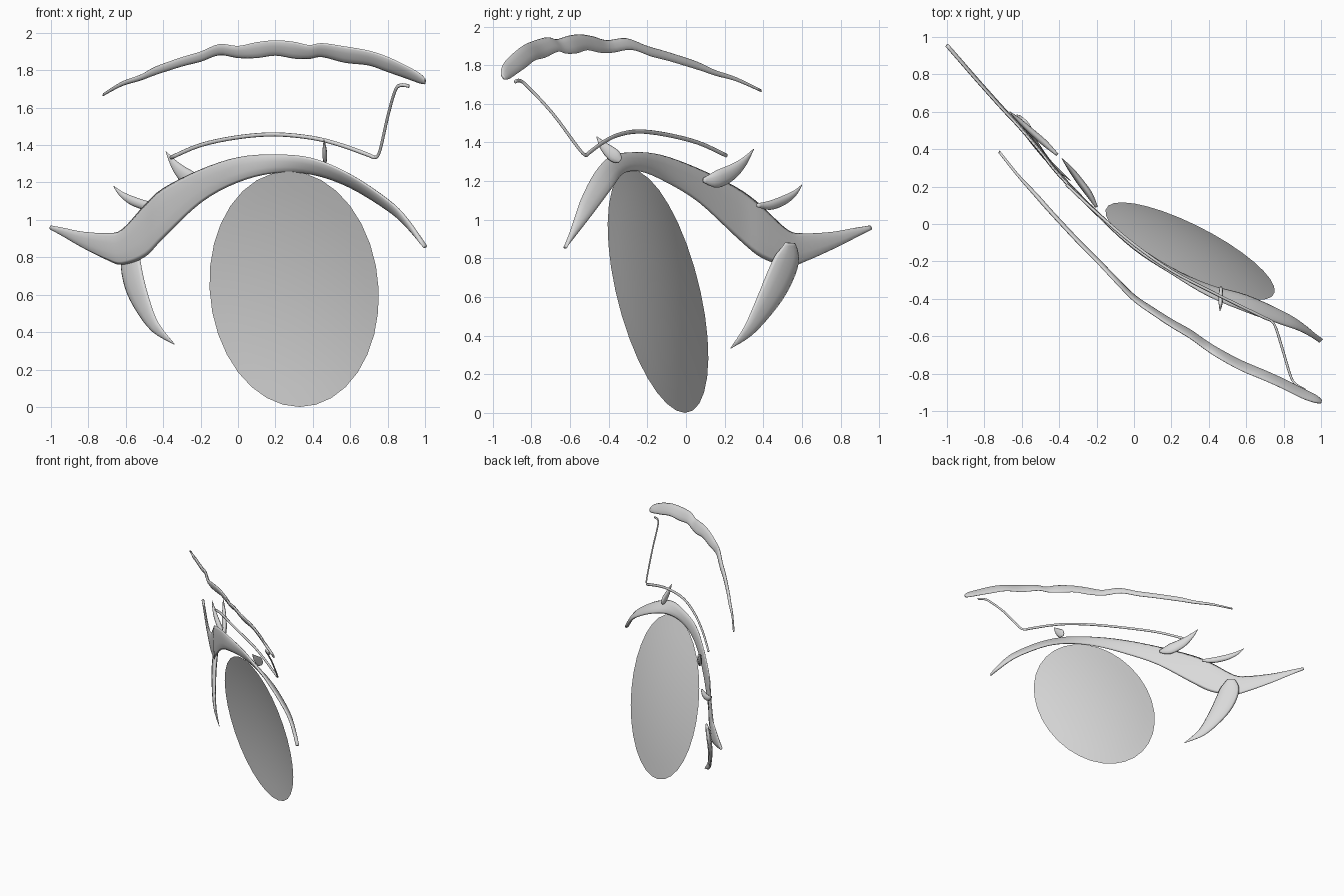
import bpy
import bmesh
import math
from mathutils import Vector

grey = bpy.data.materials.new("light_grey")
grey.diffuse_color = (0.7, 0.7, 0.7, 1)


def finish(name, bm):
    bmesh.ops.recalc_face_normals(bm, faces=bm.faces)
    for f in bm.faces:
        f.smooth = True
    me = bpy.data.meshes.new(name)
    bm.to_mesh(me)
    bm.free()
    me.materials.append(grey)
    ob = bpy.data.objects.new(name, me)
    bpy.context.collection.objects.link(ob)
    return ob


def catmull(rows, steps):
    """Smoothly interpolate rows of numbers."""
    out = []
    last = len(rows) - 1
    for i in range(last):
        p0, p1, p2, p3 = (rows[max(0, min(last, i + k))] for k in (-1, 0, 1, 2))
        for s in range(steps):
            t = s / steps
            out.append([0.5 * (2 * b + (c - a) * t + (2 * a - 5 * b + 4 * c - d) * t * t
                               + (3 * b - a - 3 * c + d) * t ** 3)
                        for a, b, c, d in zip(p0, p1, p2, p3)])
    out.append(list(rows[-1]))
    return out


def sweep(name, rows, normal=None, steps=4, sides=10):
    """Loft flat oval sections; rows are x, y, z, half width, half thickness.
    With a normal, the flat side faces it. Without one, sections stand upright
    and a sixth value leans their upper edge forward."""
    rows = catmull(rows, steps)
    pts = [Vector(r[:3]) for r in rows]
    bm = bmesh.new()
    rings = []
    for i, r in enumerate(rows):
        tan = (pts[min(i + 1, len(pts) - 1)] - pts[max(i - 1, 0)]).normalized()
        w, t = max(r[3], 0.002), max(r[4], 0.002)
        if normal is None:
            wide = Vector((0, -r[5], w))
        else:
            wide = tan.cross(Vector(normal)).normalized() * w
        thin = tan.cross(wide).normalized() * t
        ring = []
        for k in range(sides):
            a = 2 * math.pi * k / sides
            ring.append(bm.verts.new(pts[i] + wide * math.cos(a) + thin * math.sin(a)))
        rings.append(ring)
    for a, b in zip(rings, rings[1:]):
        for k in range(sides):
            n = (k + 1) % sides
            bm.faces.new((a[k], a[n], b[n], b[k]))
    bm.faces.new(rings[0])
    bm.faces.new(rings[-1])
    return finish(name, bm)


def edge_rows(table, thick, lean):
    """Turn x, y, upper z, lower z into sweep rows."""
    return [(x, y, (a + b) / 2, (a - b) / 2, thick(x), lean(x)) for x, y, a, b in table]


def ramp(x, keys):
    """Piecewise linear value from (position, value) pairs."""
    if x <= keys[0][0]:
        return keys[0][1]
    for (x0, v0), (x1, v1) in zip(keys, keys[1:]):
        if x <= x1:
            return v0 + (v1 - v0) * (x - x0) / (x1 - x0)
    return keys[-1][1]


# Iris: slightly dished oval disc, tilted back along the face
centre = Vector((0.30, -0.145, 0.63))
across = Vector((0.452, -0.22, 0))
upward = Vector((-0.029, -0.14, 0.63))
depth = Vector((0.43, 0.87, 0.21)) * 0.05
bm = bmesh.new()
mid = bm.verts.new(centre + depth)
previous = None
for j in range(1, 7):
    rad = j / 6
    ring = []
    for k in range(32):
        a = 2 * math.pi * k / 32
        ring.append(bm.verts.new(centre + rad * (across * math.cos(a) + upward * math.sin(a))
                                 + depth * (1 - rad * rad)))
    for k in range(32):
        n = (k + 1) % 32
        if previous:
            bm.faces.new((previous[k], ring[k], ring[n], previous[n]))
        else:
            bm.faces.new((mid, ring[k], ring[n]))
    previous = ring
finish("iris", bm)

# Upper lash line
lash_line = [
    (-1.0, 0.955, 0.97, 0.948), (-0.93, 0.875, 0.957, 0.908), (-0.83, 0.76, 0.937, 0.85),
    (-0.7, 0.615, 0.93, 0.785), (-0.62, 0.53, 0.95, 0.76), (-0.5, 0.39, 1.08, 0.80),
    (-0.4, 0.265, 1.17, 0.90), (-0.2, 0.06, 1.27, 1.09), (0.0, -0.12, 1.335, 1.20),
    (0.2, -0.25, 1.35, 1.25), (0.4, -0.355, 1.33, 1.24), (0.6, -0.425, 1.245, 1.17),
    (0.8, -0.505, 1.11, 1.05), (0.9, -0.555, 1.01, 0.965), (1.0, -0.625, 0.865, 0.85)]
sweep("lash_line", edge_rows(
    lash_line, lambda x: 0.010 if x < 0 else 0.014,
    lambda x: ramp(x, [(0, 0.006), (0.2, 0.012), (0.4, 0.032), (0.6, 0.047),
                       (0.75, 0.045), (0.9, 0.022), (1, 0.002)])))

# Eyebrow
brow = [
    (-0.72, 0.385, 1.678, 1.662), (-0.62, 0.26, 1.74, 1.715), (-0.52, 0.15, 1.777, 1.745),
    (-0.44, 0.06, 1.82, 1.775), (-0.3, -0.09, 1.87, 1.82), (-0.2, -0.19, 1.90, 1.845),
    (-0.1, -0.295, 1.94, 1.88), (0.0, -0.395, 1.93, 1.865), (0.1, -0.465, 1.95, 1.865),
    (0.2, -0.53, 1.96, 1.878), (0.3, -0.588, 1.952, 1.862), (0.38, -0.645, 1.935, 1.86),
    (0.45, -0.69, 1.945, 1.87), (0.57, -0.755, 1.928, 1.84), (0.7, -0.81, 1.905, 1.825),
    (0.8, -0.855, 1.872, 1.79), (0.9, -0.905, 1.825, 1.755), (0.97, -0.935, 1.785, 1.73),
    (1.0, -0.948, 1.755, 1.725)]
sweep("eyebrow", edge_rows(
    brow, lambda x: 0.011 if -0.6 < x < 0.98 else 0.007,
    lambda x: ramp(x, [(-0.4, 0.006), (0.5, 0.028), (0.95, 0.028), (1, 0.01)])))

# Eyelid crease with the line rising to the brow
crease = [
    (-0.36, 0.21, 1.332), (-0.2, 0.06, 1.40), (0.0, -0.11, 1.442), (0.2, -0.25, 1.457),
    (0.4, -0.355, 1.438), (0.55, -0.43, 1.40), (0.69, -0.498, 1.35), (0.735, -0.52, 1.335),
    (0.76, -0.56, 1.375), (0.80, -0.69, 1.55), (0.84, -0.82, 1.69), (0.87, -0.86, 1.72),
    (0.915, -0.885, 1.715)]
sweep("eyelid_crease", [p + ((0.011, 0.008) if p[0] < 0.7 else (0.0095, 0.006)) for p in crease],
      normal=(-0.6, -0.8, 0), sides=8)

# Single lashes
outward = (-0.68, -0.73, 0)
sweep("upper_lash", [
    (-0.20, 0.09, 1.205, 0.012, 0.008), (-0.24, 0.16, 1.21, 0.045, 0.018),
    (-0.295, 0.235, 1.245, 0.042, 0.018), (-0.34, 0.295, 1.295, 0.026, 0.013),
    (-0.385, 0.35, 1.365, 0.002, 0.002)], outward)
sweep("outer_lash", [
    (-0.41, 0.37, 1.075, 0.01, 0.008), (-0.48, 0.435, 1.075, 0.024, 0.018),
    (-0.56, 0.505, 1.10, 0.025, 0.016), (-0.62, 0.56, 1.135, 0.016, 0.011),
    (-0.665, 0.60, 1.18, 0.002, 0.002)], outward)
sweep("inner_lash", [
    (0.465, -0.34, 1.305, 0.015, 0.006), (0.465, -0.37, 1.33, 0.034, 0.012),
    (0.463, -0.42, 1.375, 0.025, 0.011), (0.46, -0.463, 1.43, 0.002, 0.002)], (1, 0, 0))
sweep("lower_lash", [
    (-0.575, 0.54, 0.88, 0.035, 0.01), (-0.578, 0.525, 0.80, 0.08, 0.018),
    (-0.558, 0.475, 0.68, 0.085, 0.019), (-0.515, 0.41, 0.56, 0.067, 0.016),
    (-0.445, 0.325, 0.43, 0.036, 0.011), (-0.34, 0.232, 0.335, 0.002, 0.002)],
    (0.77, 0.64, 0))
